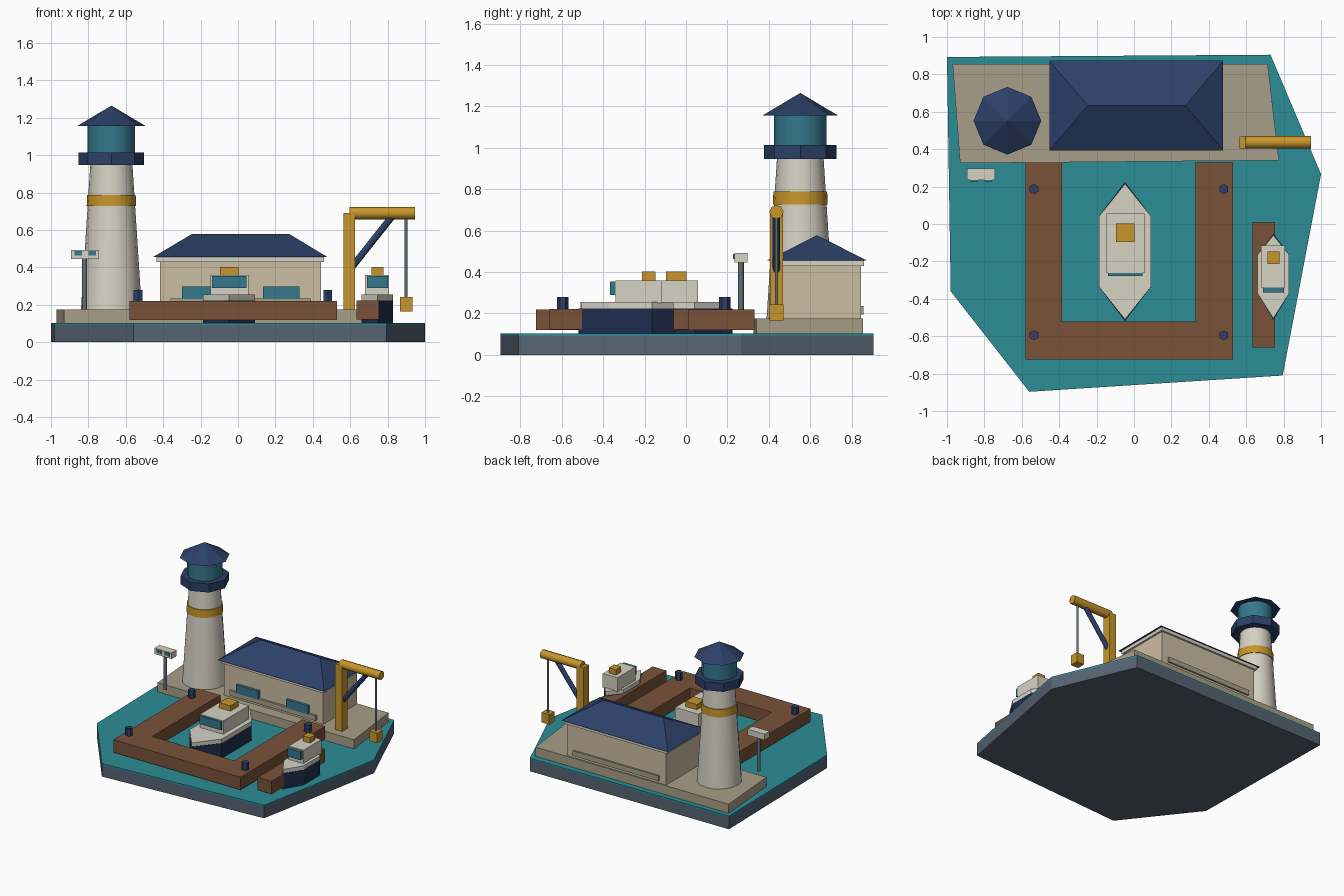
import bpy, bmesh
from math import pi
from mathutils import Vector, Matrix

if "Cube" in bpy.data.objects:
    bpy.data.objects.remove(bpy.data.objects["Cube"])


def material(name, code):
    m = bpy.data.materials.new(name)
    rgb = [int(code[i:i + 2], 16) / 255 for i in (0, 2, 4)]
    m.diffuse_color = [((c + 0.055) / 1.055) ** 2.4 for c in rgb] + [1]
    m.use_nodes = True
    m.node_tree.nodes["Principled BSDF"].inputs["Base Color"].default_value = m.diffuse_color
    return m


STONE = material("base_stone", "566473")
WATER = material("water_teal", "2C8D96")
QUAY = material("quay_sand", "A89F88")
WALL = material("wall_cream", "CBBDA2")
WHITE = material("off_white", "D6D2C4")
NAVY = material("navy", "2C4068")
HULL = material("hull_navy", "1F2D4E")
WOOD = material("dock_wood", "7A5238")
GOLD = material("gold", "C8962B")
GLASS = material("glass_teal", "35788C")
STEEL = material("steel", "5F7078")


def finish(name, bm, mat, smooth=None):
    bmesh.ops.recalc_face_normals(bm, faces=bm.faces)
    mesh = bpy.data.meshes.new(name)
    bm.to_mesh(mesh)
    bm.free()
    mesh.materials.append(mat)
    ob = bpy.data.objects.new(name, mesh)
    bpy.context.collection.objects.link(ob)
    if smooth:
        bpy.ops.object.select_all(action='DESELECT')
        ob.select_set(True)
        bpy.context.view_layer.objects.active = ob
        bpy.ops.object.shade_smooth_by_angle(angle=smooth)
    return ob


def box(name, x0, x1, y0, y1, z0, z1, mat):
    bm = bmesh.new()
    bmesh.ops.create_cube(bm, size=1)
    for v in bm.verts:
        v.co = ((x0 + x1) / 2 + v.co.x * (x1 - x0),
                (y0 + y1) / 2 + v.co.y * (y1 - y0),
                (z0 + z1) / 2 + v.co.z * (z1 - z0))
    return finish(name, bm, mat)


def slab(name, outline, z0, z1, mat):
    bm = bmesh.new()
    face = bm.faces.new([bm.verts.new((x, y, z0)) for x, y in outline])
    ext = bmesh.ops.extrude_face_region(bm, geom=[face])
    for v in ext["geom"]:
        if isinstance(v, bmesh.types.BMVert):
            v.co.z = z1
    return finish(name, bm, mat)


def rod(name, a, b, r0, r1, sides, mat, smooth=None, turn=0.0):
    a, b = Vector(a), Vector(b)
    bm = bmesh.new()
    d = b - a
    m = (Matrix.Translation((a + b) / 2) @ d.to_track_quat('Z', 'Y').to_matrix().to_4x4()
         @ Matrix.Rotation(turn, 4, 'Z'))
    bmesh.ops.create_cone(bm, cap_ends=True, segments=sides, radius1=r0,
                          radius2=r1, depth=d.length, matrix=m)
    bmesh.ops.remove_doubles(bm, verts=bm.verts, dist=1e-5)
    return finish(name, bm, mat, smooth)


# Base, water and quay
shore = [(-1, .893), (.73, .905), (1, .266), (.795, -.81), (-.56, -.897), (-.98, -.36)]
slab("seabed_base", shore, 0, .092, STONE)
slab("water", shore, .092, .103, WATER)
slab("quay", [(-.97, .855), (.715, .855), (.775, .34), (-.93, .325)], .103, .175, QUAY)

# U-shaped dock with bollards, and the side jetty
slab("dock", [(-.58, .33), (-.58, -.725), (.53, -.725), (.53, .33), (.33, .33),
              (.33, -.52), (-.385, -.52), (-.385, .33)], .12, .22, WOOD)
for x in (-.535, .48):
    for y in (.187, -.595):
        rod("bollard", (x, y, .215), (x, y, .28), .027, .027, 6, NAVY)
box("side_jetty", .633, .753, -.66, .012, .122, .222, WOOD)


# Boats
def boat(name, cx, w, tips, shoulders, cabin, window, funnel):
    def outline(k):
        (b, s), (p, q) = tips, shoulders
        return [(cx, b - k), (cx + w, p), (cx + w, q), (cx, s + k), (cx - w, q), (cx - w, p)]
    slab(name + "_hull", outline(0), .103, .224, HULL)
    slab(name + "_deck", outline(.01), .222, .255, WHITE)
    box(name + "_cabin", *cabin, .25, .36, WHITE)
    box(name + "_window", *window, .29, .354, GLASS)
    box(name + "_funnel", *funnel, .355, .402, GOLD)


boat("large_boat", -.048, .14, (.225, -.52), (.04, -.335), (-.148, .055, -.262, .057),
     (-.14, .045, -.277, -.255), (-.097, .002, -.097, .002))
boat("small_boat", .745, .085, (-.05, -.515), (-.165, -.37), (.68, .808, -.34, -.115),
     (.69, .802, -.367, -.335), (.715, .777, -.213, -.147))

# Lighthouse
lx, ly = -.677, .552
for part, z0, z1, r0, r1, n, mat, sm in (
        ("tower", .17, .96, .163, .112, 16, WHITE, pi / 6),
        ("tower_band", .727, .788, .132, .130, 16, GOLD, pi / 6),
        ("gallery", .947, 1.014, .175, .175, 8, NAVY, None),
        ("lantern_room", 1.01, 1.16, .127, .127, 12, GLASS, pi / 5),
        ("lantern_roof", 1.157, 1.265, .181, 0, 8, NAVY, None)):
    rod("lighthouse_" + part, (lx, ly, z0), (lx, ly, z1), r0, r1, n, mat, sm)

# Harbour building with hip roof
box("building_walls", -.418, .445, .425, .845, .17, .44, WALL)
box("building_ledge", -.36, .39, .408, .858, .195, .235, QUAY)
box("eave_trim", -.435, .46, .41, .86, .43, .456, WHITE)
for x0 in (-.3, .135):
    box("building_window", x0, x0 + .193, .404, .43, .23, .297, GLASS)
bm = bmesh.new()
eave = [bm.verts.new((x, y, .456)) for x, y in
        ((-.453, .393), (.477, .393), (.477, .873), (-.453, .873))]
r0, r1 = bm.verts.new((-.247, .633, .578)), bm.verts.new((.275, .633, .578))
e0, e1, e2, e3 = eave
for f in ((e0, e1, r1, r0), (e1, e2, r1), (e2, e3, r0, r1), (e3, e0, r0), eave[::-1]):
    bm.faces.new(f)
finish("hip_roof", bm, NAVY)

# Crane
cy = .437
box("crane_post", .565, .626, cy - .032, cy + .032, .17, .692, GOLD)
rod("crane_boom", (.595, cy, .69), (.947, cy, .69), .034, .034, 8, GOLD, pi / 3)
rod("crane_brace", (.6, cy, .39), (.83, cy, .68), .018, .018, 8, NAVY, pi / 3)
rod("crane_cable", (.898, cy, .24), (.898, cy, .67), .008, .008, 8, STEEL, pi / 3)
box("crane_load", .865, .932, cy - .033, cy + .033, .165, .243, GOLD)

# Signpost with two panels
rod("sign_post", (-.82, .265, .175), (-.82, .265, .45), .014, .014, 8, STEEL, pi / 3)
box("sign_board", -.893, -.744, .234, .296, .446, .493, WHITE)
for x0 in (-.873, -.8):
    box("sign_panel", x0, x0 + .04, .228, .24, .463, .487, GLASS)
